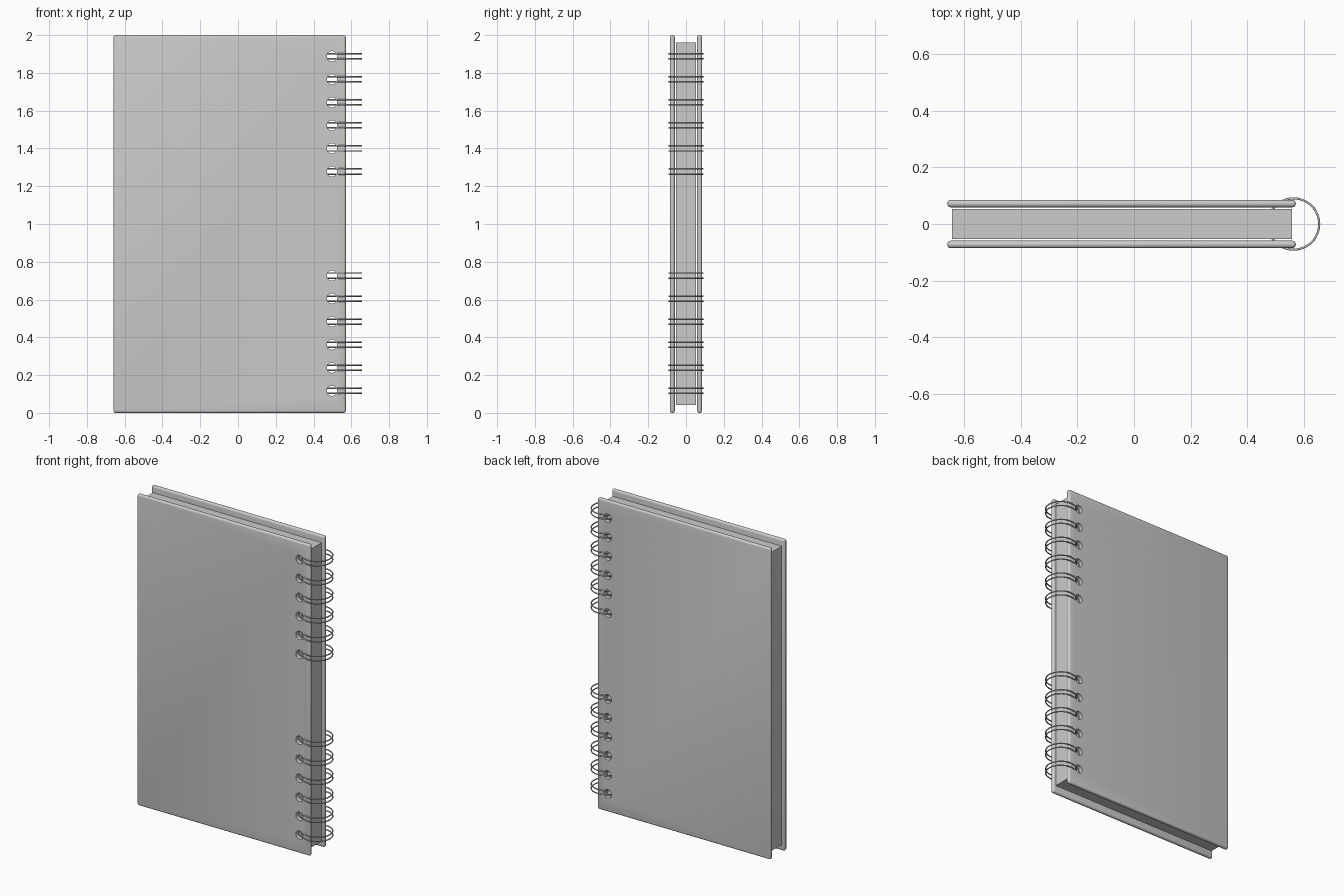
import bpy, bmesh, math
from mathutils import Matrix, Vector

if "Cube" in bpy.data.objects:
    bpy.data.objects.remove(bpy.data.objects["Cube"])

HOLE_X, HOLE_R = 0.497, 0.027
RING_X, RING_R, WIRE_R = 0.563, 0.0905, 0.0038
HOLE_Z = [start + 0.122 * i for start in (0.117, 1.278) for i in range(6)]


def finish(name, bm):
    me = bpy.data.meshes.new(name)
    bm.to_mesh(me)
    bm.free()
    ob = bpy.data.objects.new(name, me)
    bpy.context.collection.objects.link(ob)
    return ob


def activate(ob):
    bpy.ops.object.select_all(action='DESELECT')
    ob.select_set(True)
    bpy.context.view_layer.objects.active = ob


# Row of cylinders that punches the binding holes
bm = bmesh.new()
for z in HOLE_Z:
    m = Matrix.Translation((HOLE_X, 0, z)) @ Matrix.Rotation(math.pi / 2, 4, 'X')
    bmesh.ops.create_cone(bm, cap_ends=True, segments=24, radius1=HOLE_R,
                          radius2=HOLE_R, depth=0.4, matrix=m)
punch = finish("hole_punch", bm)
punch.hide_render = True


def punched_slab(name, lo, hi, round_edge=0.0):
    lo, hi = Vector(lo), Vector(hi)
    bm = bmesh.new()
    bmesh.ops.create_cube(bm, size=1, matrix=Matrix.Translation((lo + hi) / 2)
                          @ Matrix.Diagonal((*(hi - lo), 1)))
    if round_edge:
        bmesh.ops.bevel(bm, geom=bm.edges[:], offset=round_edge, segments=4,
                        profile=0.5, affect='EDGES')
    ob = finish(name, bm)
    cut = ob.modifiers.new("holes", 'BOOLEAN')
    cut.operation, cut.solver, cut.object = 'DIFFERENCE', 'EXACT', punch
    activate(ob)
    bpy.ops.object.modifier_apply(modifier=cut.name)
    bpy.ops.object.shade_smooth_by_angle(angle=math.radians(35))
    return ob


# Covers and page block
punched_slab("front_cover", (-0.659, -0.085, 0), (0.571, -0.059, 2), 0.012)
punched_slab("back_cover", (-0.659, 0.059, 0), (0.571, 0.085, 2), 0.012)
punched_slab("pages", (-0.643, -0.053, 0.042), (0.558, 0.053, 1.96))
bpy.data.objects.remove(punch)

# Twin wire rings, one pair per hole
for i, z in enumerate(HOLE_Z):
    for side, dz in (("lower", -0.0135), ("upper", 0.0135)):
        bpy.ops.mesh.primitive_torus_add(
            location=(RING_X, 0, z + dz), major_radius=RING_R,
            minor_radius=WIRE_R, major_segments=48, minor_segments=8)
        bpy.context.object.name = f"binding_ring_{i + 1}_{side}"
        bpy.ops.object.shade_smooth()
